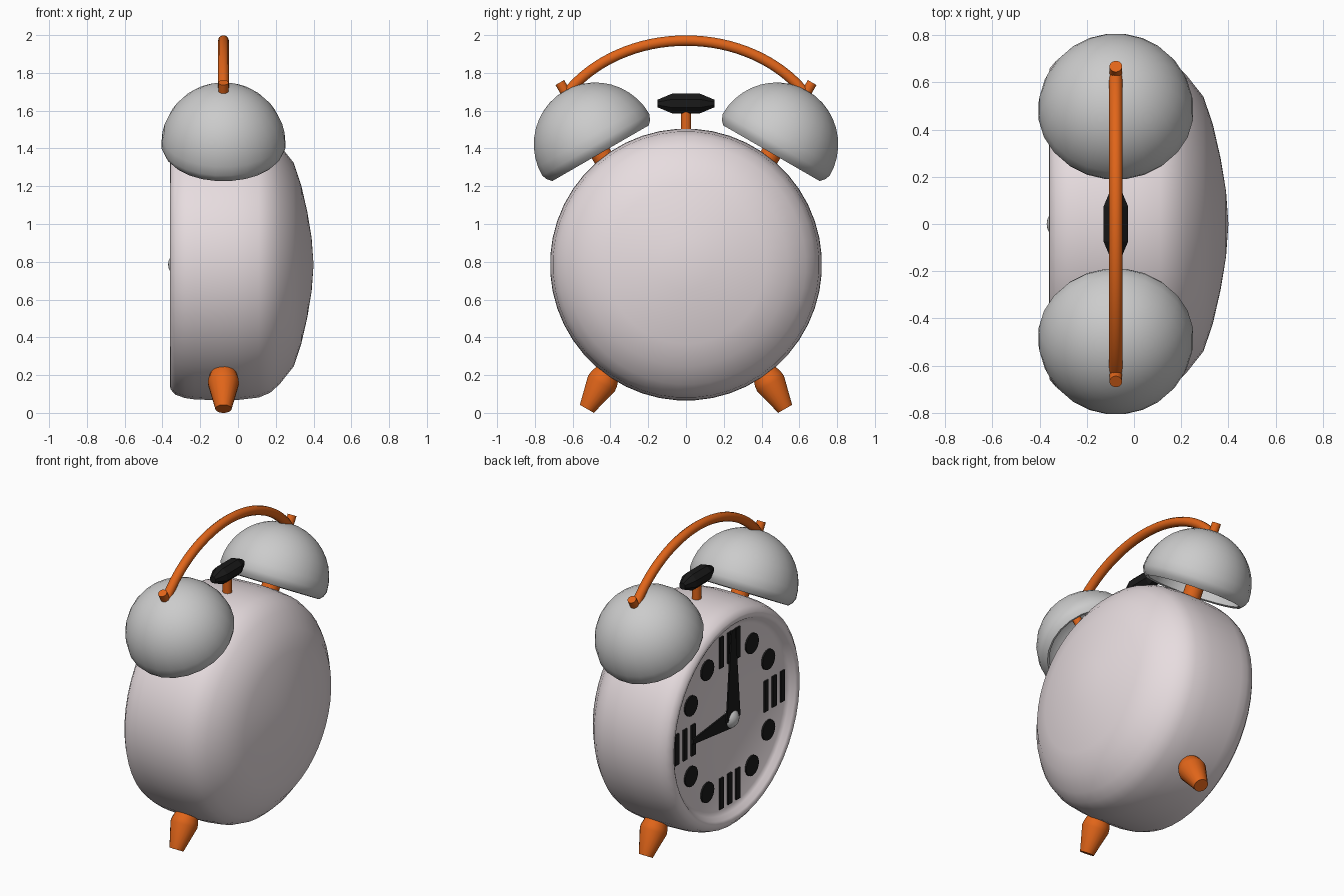
import bpy, bmesh
from math import sin, cos, pi, radians
from mathutils import Vector

if "Cube" in bpy.data.objects:
    bpy.data.objects.remove(bpy.data.objects["Cube"])

CX, CZ = -0.077, 0.785          # plane of the bells and feet, height of the dial


def material(name, rgb):
    m = bpy.data.materials.new(name)
    m.diffuse_color = (*rgb, 1)
    m.use_nodes = True
    m.node_tree.nodes["Principled BSDF"].inputs["Base Color"].default_value = m.diffuse_color
    return m


CASE = material("case_paint", (0.8, 0.72, 0.74))
ORANGE = material("orange_metal", (0.75, 0.13, 0.01))
BLACK = material("black_paint", (0.01, 0.01, 0.01))


def finish(name, bm, mat, angle):
    bmesh.ops.recalc_face_normals(bm, faces=bm.faces)
    me = bpy.data.meshes.new(name)
    bm.to_mesh(me)
    bm.free()
    ob = bpy.data.objects.new(name, me)
    bpy.context.collection.objects.link(ob)
    if mat:
        me.materials.append(mat)
    if angle:
        bpy.ops.object.select_all(action='DESELECT')
        ob.select_set(True)
        bpy.context.view_layer.objects.active = ob
        bpy.ops.object.shade_smooth_by_angle(angle=radians(angle))
    return ob


def lathe(name, profile, origin, axis, segs=24, mat=None, angle=40):
    """Turn (radius, height) points around an axis; both ends have radius 0."""
    bm = bmesh.new()
    q = Vector(axis).to_track_quat('Z', 'Y')
    rings = []
    for r, h in profile:
        n = segs if r > 0 else 1
        turns = [2 * pi * (i + 0.5) / segs for i in range(n)]
        rings.append([bm.verts.new(Vector(origin) + q @ Vector((r * cos(t), r * sin(t), h)))
                      for t in turns])
    for a, b in zip(rings, rings[1:]):
        for i in range(segs):
            j = (i + 1) % segs
            quad = [a[i % len(a)], a[j % len(a)], b[j % len(b)], b[i % len(b)]]
            bm.faces.new(list(dict.fromkeys(quad)))
    return finish(name, bm, mat, angle)


def plates(name, polygons, x, thick, mat):
    """Flat shapes on the dial; u runs to the viewer's right, v upwards."""
    bm = bmesh.new()
    for pts in polygons:
        f = bm.faces.new([bm.verts.new((x, -u, CZ + v)) for u, v in pts])
        top = bmesh.ops.extrude_face_region(bm, geom=[f])["geom"]
        bmesh.ops.translate(bm, vec=(-thick, 0, 0),
                            verts=[g for g in top if isinstance(g, bmesh.types.BMVert)])
    return finish(name, bm, mat, 0)


# Case: rounded drum with a recessed dial in front and a domed back
lathe("case", [(0, -0.31), (0.58, -0.31), (0.605, -0.325), (0.625, -0.352), (0.64, -0.36),
               (0.66, -0.358), (0.69, -0.333), (0.708, -0.28), (0.715, -0.23), (0.72, -0.1),
               (0.718, 0.0), (0.705, 0.11), (0.68, 0.17), (0.635, 0.22), (0.54, 0.295),
               (0.42, 0.335), (0.28, 0.367), (0.14, 0.39), (0, 0.4)],
      (0, 0, CZ), (1, 0, 0), 48, CASE, 60)

# Dial marks: plain bars at the quarters, round dots between
marks = []
for k in range(12):
    u, v = 0.46 * sin(k * pi / 6), 0.46 * cos(k * pi / 6)
    if k % 3:
        marks.append([(u + 0.065 * cos(t * pi / 10), v + 0.065 * sin(t * pi / 10))
                      for t in range(20)])
    else:
        for d in (-0.085, 0, 0.085):
            marks.append([(u + d - 0.02, v - 0.1), (u + d + 0.02, v - 0.1),
                          (u + d + 0.02, v + 0.1), (u + d - 0.02, v + 0.1)])
plates("hour_marks", marks, -0.305, 0.015, BLACK)

# Hands and centre cap
plates("minute_hand", [[(-0.07, 0), (0.07, 0), (0.02, 0.58), (-0.02, 0.58)]], -0.335, 0.01, BLACK)
plates("hour_hand", [[(0, -0.06), (0, 0.06), (-0.4, 0.015), (-0.4, -0.015)]], -0.325, 0.01, BLACK)
lathe("centre_cap", [(0.065 * sin(t * pi / 10), 0.06 * cos(t * pi / 10)) for t in range(10)] + [(0, -0.06)],
      (-0.31, 0, CZ), (-1, 0, 0), 20)

# Hollow bell: outer dome, bevelled rim, inner dome
dome = [(0.33 * sin(t * pi / 20), 0.33 * cos(t * pi / 20)) for t in range(11)]
inner = [(0.285 * cos(t * pi / 16), 0.285 * sin(t * pi / 16)) for t in range(8)]
bell = dome + [(0.318, -0.03), (0.297, -0.052), (0.282, -0.045)] + inner + [(0, 0.285)]

for side, s in (("right", 1), ("left", -1)):
    axis = (0, s * 0.5, cos(pi / 6))
    centre = (CX, s * 0.478, 1.42)
    lathe(side + "_bell", bell, centre, axis, 24)
    lathe(side + "_bell_post", [(0, -0.25), (0.055, -0.25), (0.055, 0.02), (0.027, 0.02),
                                (0.027, 0.38), (0, 0.38)], centre, axis, 16, ORANGE)
    # Tapered foot, measured upwards from its tip
    lathe(side + "_foot", [(0, 0), (0.043, 0), (0.083, 0.155), (0.08, 0.18),
                           (0.068, 0.22), (0.045, 0.27), (0, 0.27)],
          (CX, s * 0.525, 0.0215), (0, -s * 0.5, cos(pi / 6)), 20, ORANGE)

# Carrying handle: elliptical arc swept as a round tube
curve = bpy.data.curves.new("handle", 'CURVE')
curve.dimensions = '3D'
curve.bevel_depth = 0.029
curve.bevel_resolution = 3
curve.use_fill_caps = True
spline = curve.splines.new('POLY')
N = 32
spline.points.add(N)
for i, p in enumerate(spline.points):
    t = radians(57) * (2 * i / N - 1)
    p.co = (CX, 0.75 * sin(t), 1.361 + 0.61 * cos(t), 1)
curve.materials.append(ORANGE)
bpy.context.collection.objects.link(bpy.data.objects.new("handle", curve))

# Hammer between the bells
lathe("hammer_stem", [(0, 1.42), (0.028, 1.42), (0.028, 1.61), (0, 1.61)],
      (CX, 0, 0), (0, 0, 1), 16, ORANGE)
lathe("hammer_head", [(0, -0.15), (0.022, -0.15), (0.056, -0.075), (0.056, 0.075),
                      (0.022, 0.15), (0, 0.15)],
      (CX, 0, 1.638), (0, 1, 0), 8, BLACK, 0)
